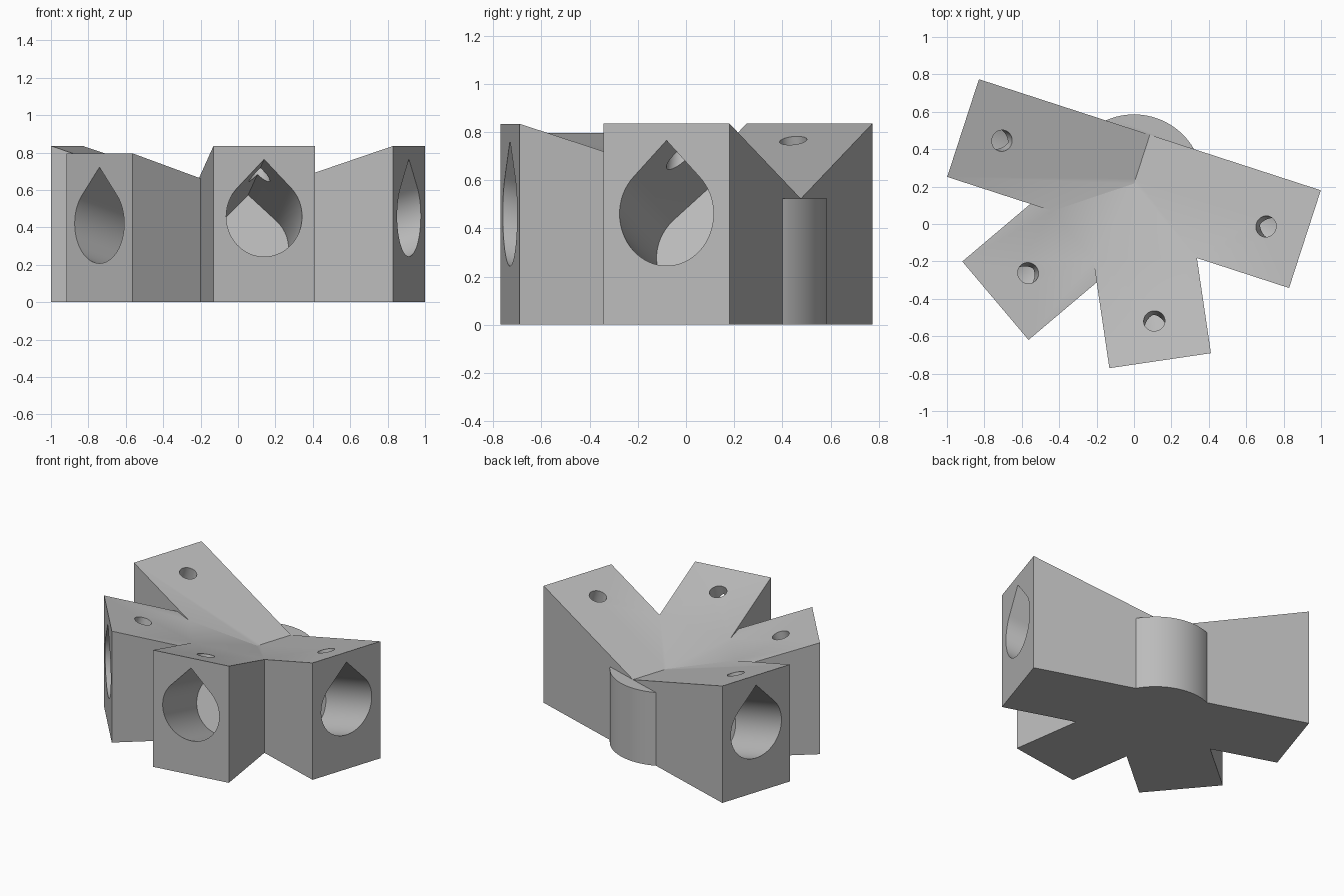
import bpy, bmesh, math
from mathutils import Matrix, Vector

if "Cube" in bpy.data.objects:
    bpy.data.objects.remove(bpy.data.objects["Cube"])

HUB = Vector((0, 0.216, 0))
HUB_R, HUB_H = 0.37, 0.523
HALF_W = 0.2745
BORE_R, AXIS_Z, BORE_START = 0.205, 0.148, 0.484
SCREW_R = 0.057

# azimuth, tilt (degrees), horizontal length of each arm
ARMS = [("left_arm", 162, 18, 0.961), ("right_arm", -18, 18, 0.961),
        ("front_arm", -81.6, 18, 0.957), ("front_left_arm", 220.2, 15.7, 0.97)]

grey = bpy.data.materials.new("light grey")
grey.diffuse_color = (0.5, 0.5, 0.5, 1)
grey.use_nodes = True
grey.node_tree.nodes["Principled BSDF"].inputs["Base Color"].default_value = grey.diffuse_color


def prism(name, ring, offset, matrix):
    """Extrude a ring of points by offset and place it with matrix."""
    bm = bmesh.new()
    a = [bm.verts.new(p) for p in ring]
    b = [bm.verts.new(Vector(p) + Vector(offset)) for p in ring]
    n = len(ring)
    bm.faces.new(a)
    bm.faces.new(b[::-1])
    for i in range(n):
        j = (i + 1) % n
        bm.faces.new((a[j], a[i], b[i], b[j]))
    bm.transform(matrix)
    bmesh.ops.recalc_face_normals(bm, faces=bm.faces)
    me = bpy.data.meshes.new(name)
    bm.to_mesh(me)
    bm.free()
    me.materials.append(grey)
    ob = bpy.data.objects.new(name, me)
    bpy.context.collection.objects.link(ob)
    return ob


def combine(target, other, operation):
    """Apply an exact boolean and remove the helper."""
    mod = target.modifiers.new("bool", 'BOOLEAN')
    mod.operation, mod.solver, mod.object = operation, 'EXACT', other
    bpy.context.view_layer.objects.active = target
    bpy.ops.object.modifier_apply(modifier=mod.name)
    bpy.data.objects.remove(other, do_unlink=True)


def circle(r, n):
    return [(r * math.cos(2 * math.pi * i / n), r * math.sin(2 * math.pi * i / n)) for i in range(n)]


# round hub
body = prism("pole_connector", [(x, y, 0) for x, y in circle(HUB_R, 96)],
             (0, 0, HUB_H), Matrix.Translation(HUB))

# wedge arms rising outward
for name, az, tilt, length in ARMS:
    place = Matrix.Translation(HUB) @ Matrix.Rotation(math.radians(az), 4, 'Z')
    top = HUB_H + length * math.tan(math.radians(tilt))
    side = [(0, -HALF_W, 0), (length, -HALF_W, 0), (length, -HALF_W, top), (0, -HALF_W, HUB_H)]
    combine(body, prism(name, side, (0, 2 * HALF_W, 0), place), 'UNION')

# teardrop sockets and screw holes along each tilted axis
for name, az, tilt, length in ARMS:
    t = math.radians(tilt)
    place = (Matrix.Translation(HUB) @ Matrix.Rotation(math.radians(az), 4, 'Z')
             @ Matrix.Translation((0, 0, AXIS_Z)) @ Matrix.Rotation(-t, 4, 'Y'))
    drop = [(BORE_START, 0, BORE_R * math.sqrt(2))]
    for i in range(49):
        a = math.radians(135 + 270 * i / 48)
        drop.append((BORE_START, BORE_R * math.cos(a), BORE_R * math.sin(a)))
    combine(body, prism("socket_cutter", drop, (0.9, 0, 0), place), 'DIFFERENCE')
    s = (0.742 + 0.357 * math.sin(t)) / math.cos(t)
    ring = [(s + x, y, 0.1) for x, y in circle(SCREW_R, 32)]
    combine(body, prism("screw_cutter", ring, (0, 0, 0.5), place), 'DIFFERENCE')

# smooth curved walls, sharp edges
bpy.ops.object.select_all(action='DESELECT')
body.select_set(True)
bpy.context.view_layer.objects.active = body
bpy.ops.object.shade_smooth_by_angle(angle=math.radians(25))
